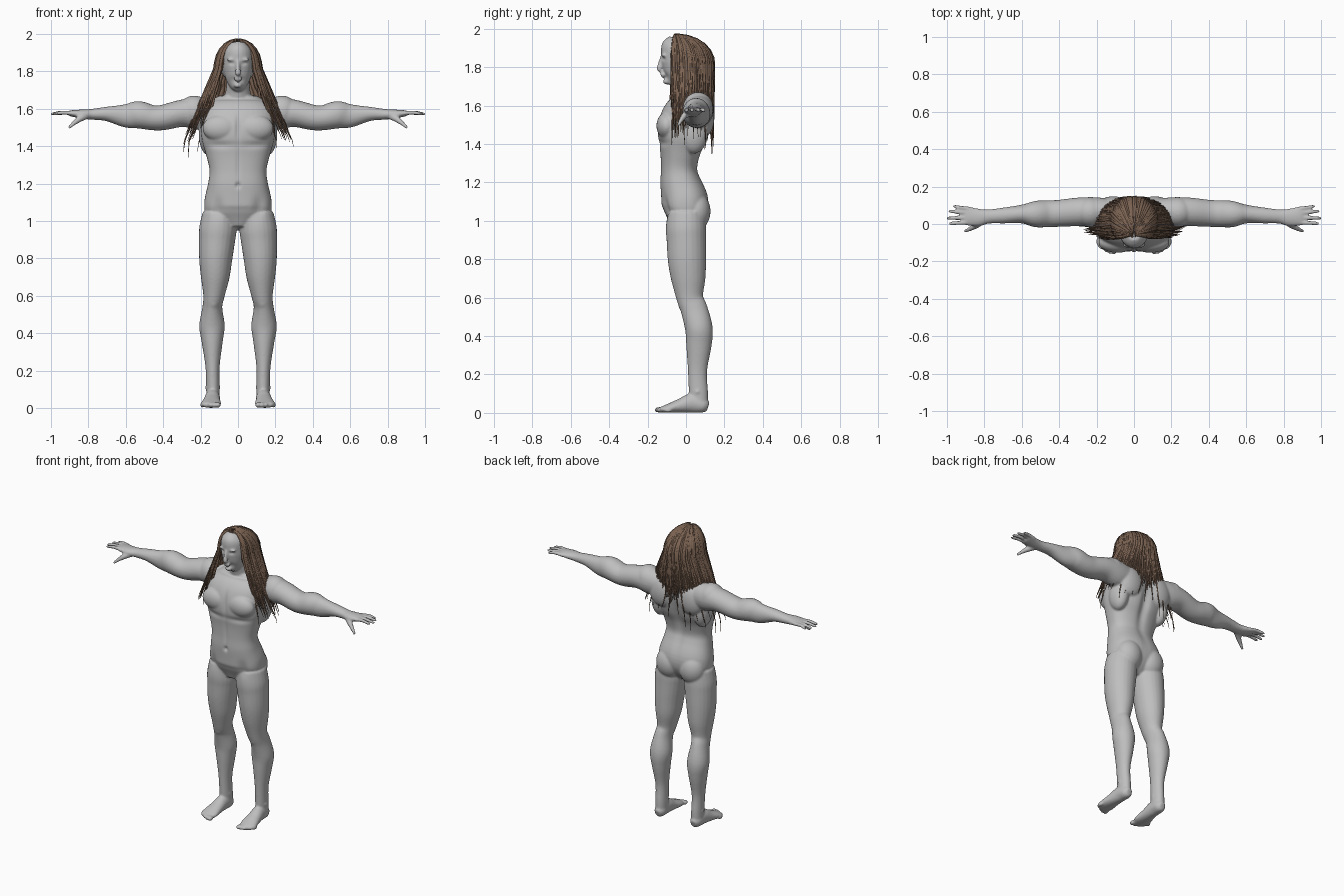
import bpy, bmesh, random
from math import sin, cos, pi, exp
from mathutils import Vector, Matrix

random.seed(4)
cube = bpy.data.objects.get("Cube")
if cube:
    bpy.data.objects.remove(cube)


def material(name, rgb):
    mat = bpy.data.materials.new(name)
    mat.use_nodes = True
    mat.diffuse_color = (*rgb, 1)
    mat.node_tree.nodes["Principled BSDF"].inputs["Base Color"].default_value = (*rgb, 1)
    return mat


body_grey = material("body_grey", (0.52, 0.52, 0.52))
hair_brown = material("hair_brown", (0.2, 0.125, 0.085))


def catmull(rows, steps):
    """Smoothly resample rows of numbers."""
    rows = [Vector(r) for r in rows]
    out = []
    for i in range(len(rows) - 1):
        p, a, b, n = rows[max(i - 1, 0)], rows[i], rows[i + 1], rows[min(i + 2, len(rows) - 1)]
        for s in range(steps):
            t = s / steps
            out.append(0.5 * (2 * a + (b - p) * t + (2 * p - 5 * a + 4 * b - n) * t**2
                              + (3 * a - p - 3 * b + n) * t**3))
    return out + [rows[-1]]


def loft(bm, rows, ref, sides=24, steps=5, square=1.0):
    """Tube through rows of (x, y, z, radius across, radius along ref)."""
    rows = catmull(rows, steps) if steps > 1 else [Vector(r) for r in rows]
    centres = [Vector(r[:3]) for r in rows]
    rings = []
    for i, r in enumerate(rows):
        tangent = (centres[min(i + 1, len(rows) - 1)] - centres[max(i - 1, 0)]).normalized()
        u = tangent.cross(Vector(ref)).normalized()
        v = u.cross(tangent)
        ring = []
        for k in range(sides):
            c, s = cos(2 * pi * k / sides), sin(2 * pi * k / sides)
            c, s = [abs(w) ** square * (1 if w > 0 else -1) for w in (c, s)]
            ring.append(bm.verts.new(centres[i] + u * c * r[3] + v * s * r[4]))
        rings.append(ring)
    for a, b in zip(rings, rings[1:]):
        for k in range(sides):
            j = (k + 1) % sides
            bm.faces.new((a[k], a[j], b[j], b[k]))
    bm.faces.new(rings[0][::-1])
    bm.faces.new(rings[-1])


def blob(bm, centre, radii):
    bmesh.ops.create_uvsphere(bm, u_segments=24, v_segments=16, radius=1,
                              matrix=Matrix.Translation(centre) @ Matrix.Diagonal((*radii, 1)))


def finish(name, bm, mat):
    bmesh.ops.recalc_face_normals(bm, faces=bm.faces)
    mesh = bpy.data.meshes.new(name)
    bm.to_mesh(mesh)
    bm.free()
    mesh.materials.append(mat)
    mesh.polygons.foreach_set("use_smooth", [True] * len(mesh.polygons))
    obj = bpy.data.objects.new(name, mesh)
    bpy.context.collection.objects.link(obj)
    return obj


X, Y, Z = (1, 0, 0), (0, 1, 0), (0, 0, 1)
bm = bmesh.new()

# Torso and neck: z, y, half width, half depth
torso = [(.96, -.02, .06, .06), (1.03, -.007, .165, .105), (1.1, -.005, .18, .123),
         (1.2, -.028, .16, .107), (1.27, -.035, .152, .096), (1.35, -.03, .17, .105),
         (1.43, -.02, .193, .128), (1.5, -.008, .2, .135), (1.57, .015, .2, .125),
         (1.63, .035, .16, .09), (1.67, .035, .1, .07)]
loft(bm, [(0, y, z, w, d) for z, y, w, d in torso], Y, 40, square=.85)
neck = [(1.6, .04, .1, .075), (1.67, .025, .072, .07), (1.73, .01, .062, .066), (1.82, .01, .06, .066)]
loft(bm, [(0, y, z, w, d) for z, y, w, d in neck], Y)

# Head: skull, face, nose, lips, brow and chin
blob(bm, (0, .01, 1.84), (.095, .122, .112))
face = [(1.71, -.085, .025, .025), (1.74, -.058, .056, .06), (1.79, -.04, .074, .087),
        (1.84, -.03, .081, .1), (1.9, -.02, .08, .108), (1.94, -.01, .05, .08)]
loft(bm, [(0, y, z, w, d) for z, y, w, d in face], Y)
loft(bm, [(0, -.122, 1.86, .01, .01), (0, -.134, 1.82, .011, .012), (0, -.14, 1.79, .017, .012),
          (0, -.128, 1.782, .012, .008)], Y, 12)
blob(bm, (0, -.122, 1.764), (.024, .012, .006))
blob(bm, (0, -.119, 1.753), (.021, .012, .007))
blob(bm, (0, -.1, 1.725), (.022, .02, .015))

leg = [(.1, 0, 1.04, .09, .1), (.107, 0, .96, .1, .105), (.112, .002, .9, .097, .103),
       (.119, .005, .8, .089, .1), (.122, .012, .7, .077, .09), (.129, .02, .6, .057, .07),
       (.137, .042, .54, .053, .07), (.139, .067, .44, .068, .072), (.138, .067, .35, .056, .066),
       (.136, .06, .22, .038, .05), (.134, .065, .1, .036, .05), (.134, .068, .04, .036, .046)]
foot = [(.134, .115, .03, .018, .025), (.134, .09, .038, .036, .038), (.136, .03, .05, .04, .05),
        (.14, -.03, .037, .046, .037), (.144, -.09, .024, .054, .024), (.145, -.13, .016, .046, .015)]
arm = [(.1, .07, 1.57, .07, .06), (.2, .068, 1.575, .088, .075), (.3, .065, 1.575, .073, .076),
       (.4, .057, 1.553, .068, .072), (.46, .055, 1.552, .067, .072), (.53, .053, 1.567, .073, .07),
       (.6, .053, 1.562, .063, .05), (.7, .045, 1.572, .039, .042), (.78, .04, 1.57, .029, .038),
       (.83, .035, 1.571, .025, .047), (.89, .042, 1.575, .017, .05), (.905, .043, 1.575, .012, .046)]
fingers = [(.08, .094, .968), (.058, .068, .992), (.033, .032, 1.002), (.008, .002, .99)]

for side in (1, -1):
    def mirror(rows):
        return [(side * r[0], *r[1:]) for r in rows]

    # Limbs
    loft(bm, mirror(leg), Y)
    loft(bm, mirror(foot), Z)
    loft(bm, mirror(arm), Y)
    for i in range(5):
        blob(bm, (side * (.107 + .021 * i), -.142 + .003 * i * i, .016), (.015 - .001 * i, .022, .015))

    # Hands
    for base, tip, reach in fingers:
        mid = (.88 + reach) / 2
        loft(bm, mirror([(.87, base, 1.574, .012, .012), (mid, (base + tip) / 2, 1.579, .011, .011),
                         (reach - .01, tip, 1.572, .009, .009), (reach, tip, 1.57, .005, .005)]), Y, 10)
    loft(bm, mirror([(.8, .025, 1.568, .02, .02), (.84, -.005, 1.55, .019, .017),
                     (.88, -.028, 1.52, .012, .012), (.905, -.04, 1.496, .008, .008)]), Y, 10)

    # Muscle masses: chest, deltoid, shoulder blade, side of back, buttock, kneecap, ankle, ear
    for centre, radii in [((.09, -.1, 1.495), (.1, .054, .072)), ((.235, .063, 1.585), (.085, .08, .085)),
                          ((.11, .098, 1.54), (.09, .05, .1)), ((.155, .04, 1.46), (.055, .075, .11)),
                          ((.085, .052, 1.05), (.088, .076, .1)), ((.132, -.015, .57), (.03, .026, .04)),
                          ((.135, .06, .11), (.041, .025, .025)), ((.098, .005, 1.82), (.01, .018, .032)),
                          ((.033, -.115, 1.862), (.03, .012, .008)), ((.032, -.1, 1.84), (.017, .017, .015))]:
        blob(bm, (side * centre[0], *centre[1:]), radii)

# Fuse the masses into one skin
source = finish("body_masses", bm, body_grey)
remesh = source.modifiers.new("Fuse", 'REMESH')
remesh.mode, remesh.voxel_size = 'VOXEL', .0062
smooth = source.modifiers.new("Soften", 'SMOOTH')
smooth.factor, smooth.iterations = .5, 6
skin = bpy.data.meshes.new_from_object(source.evaluated_get(bpy.context.evaluated_depsgraph_get()))
bpy.data.objects.remove(source)
bm = bmesh.new()
bm.from_mesh(skin)
bpy.data.meshes.remove(skin)

# Sculpted hollows: centre, radii, push along y
hollows = [((0, -.12, 1.19), (.012, .05, .014), .012), ((0, -.15, 1.5), (.012, .05, .07), .01),
           ((0, .13, 1.38), (.03, .08, .17), -.022), ((0, -.13, 1.3), (.01, .05, .1), .005)]
for s in (1, -1):
    hollows += [((s * .033, -.125, 1.843), (.016, .03, .009), .007),
                ((s * .1, -.13, 1.405), (.08, .06, .018), .008),
                ((s * .11, -.11, 1.07), (.03, .05, .05), .012)]
for v in bm.verts:
    for c, r, push in hollows:
        d = sum(((v.co[k] - c[k]) / r[k]) ** 2 for k in range(3))
        if d < 6:
            v.co.y += push * exp(-d)
    v.co.z = max(v.co.z, 0)
finish("body", bm, body_grey)


def hair_point(phi, u, end, scale=1.0):
    """Point on the hair envelope: phi turns from the face, u runs from parting to tip."""
    if u < .35:
        k, z = sin(u / .35 * pi / 2), 1.82 + .145 * scale * cos(u / .35 * pi / 2)
        wide = .118 * k
    else:
        k, z = 1, 1.82 - (u - .35) / .65 * (1.82 - end)
        wide = .118 + min(.42 * (1.82 - z), .17)
    return Vector((wide * scale * sin(phi), .012 - .07 * (1 - k) - .128 * k * scale * cos(phi), z))


# Hair mass with a ragged lower edge
bm = bmesh.new()
columns, levels, edge = 120, 24, .82
grid = []
for i in range(columns + 1):
    phi = edge + (2 * pi - 2 * edge) * i / columns
    end = 1.6 + .04 * sin(17 * phi) + .02 * sin(41 * phi)
    grid.append([bm.verts.new(hair_point(phi + .02 * sin(j), max(j / levels, .01), end,
                                         .965 + .02 * sin(37 * phi + .3 * j))) for j in range(levels + 1)])
for a, b in zip(grid, grid[1:]):
    for j in range(levels):
        bm.faces.new((a[j], b[j], b[j + 1], a[j + 1]))
hair = finish("hair_mass", bm, hair_brown)
solid = hair.modifiers.new("Thickness", 'SOLIDIFY')
solid.thickness = .012

# Loose wavy locks over the mass
bm = bmesh.new()
count, points = 300, 18
for n in range(count):
    phi = edge + (2 * pi - 2 * edge) * (n + random.random()) / count
    front = abs(phi - pi) > 1.5
    end = random.uniform(1.42, 1.62) if front else random.uniform(1.5, 1.62)
    if n % 12 == 0:
        end -= .17 if not front else .05
    wave, phase, lift = random.uniform(.02, .06), random.uniform(0, 6), random.uniform(.98, 1.05)
    rows = []
    for j in range(points):
        u = .02 + .98 * j / (points - 1)
        p = hair_point(phi + wave * u * sin(9 * u + phase), u, end, lift)
        r = .0068 * min(1, .4 + 3 * u) * (1 - u ** 3) + .0008
        rows.append((*p, r, r))
    loft(bm, rows, (cos(phi), sin(phi), .01), 5, 1)
finish("hair_locks", bm, hair_brown)
